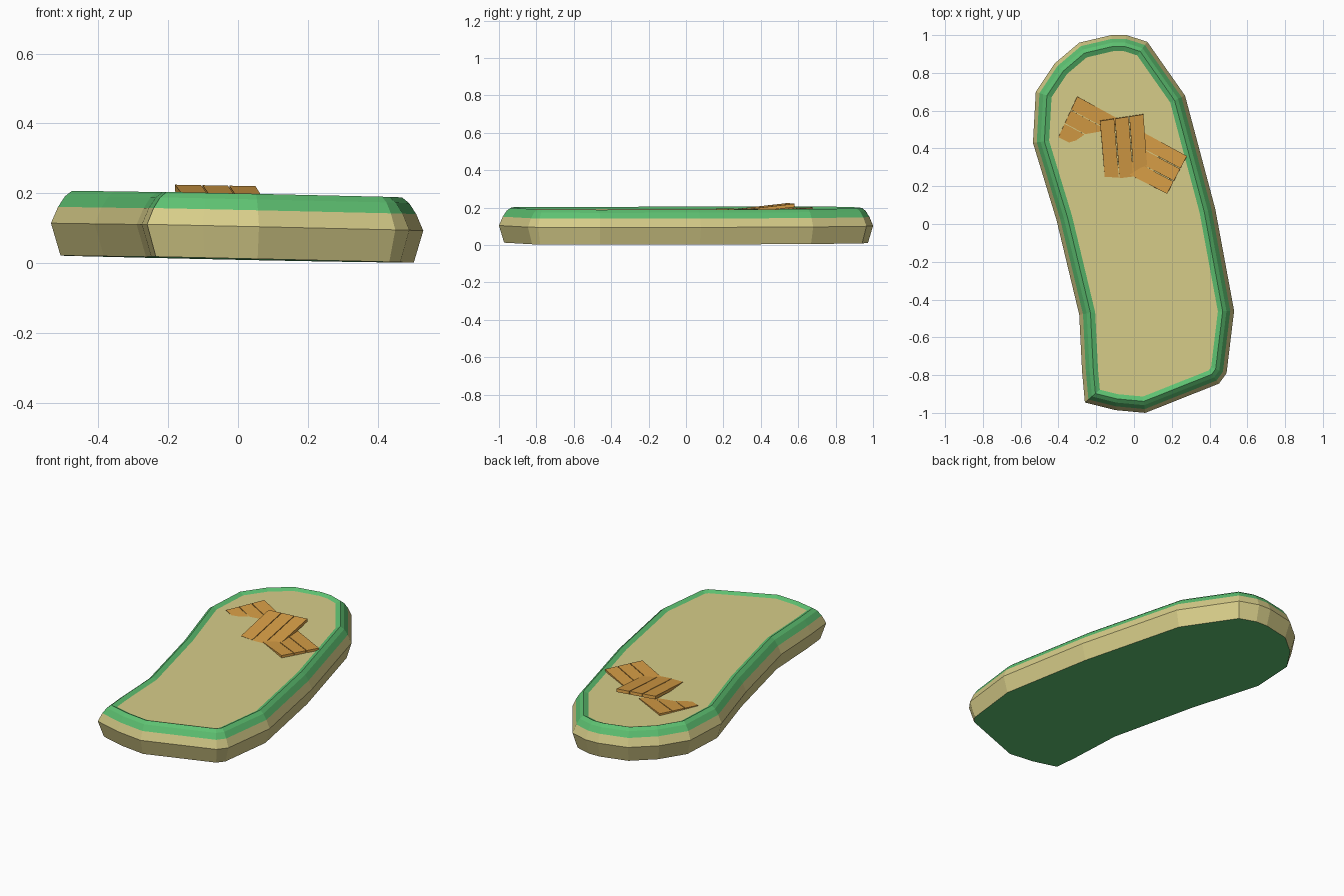
import bpy, bmesh
from mathutils import Vector

cube = bpy.data.objects.get("Cube")
if cube:
    bpy.data.objects.remove(cube)


def material(name, rgb):
    m = bpy.data.materials.new(name)
    m.use_nodes = True
    m.diffuse_color = (*rgb, 1)
    m.node_tree.nodes["Principled BSDF"].inputs["Base Color"].default_value = (*rgb, 1)
    return m


TAN = material("tan", (0.68, 0.61, 0.25))
GREEN = material("green", (0.11, 0.53, 0.165))
ORANGE = material("orange", (0.67, 0.335, 0.06))


def finish(name, bm, mats):
    bmesh.ops.recalc_face_normals(bm, faces=bm.faces)
    mesh = bpy.data.meshes.new(name)
    bm.to_mesh(mesh)
    bm.free()
    for m in mats:
        mesh.materials.append(m)
    obj = bpy.data.objects.new(name, mesh)
    bpy.context.collection.objects.link(obj)
    return obj


# Footprint of the sole, counter-clockwise from the front right corner
OUTLINE = [Vector(p) for p in (
    (-0.26, -0.945), (-0.10, -0.985), (0.06, -1.0), (0.45, -0.845), (0.49, -0.79),
    (0.53, -0.46), (0.43, 0.08), (0.27, 0.68), (0.07, 0.965), (-0.04, 1.0),
    (-0.12, 1.0), (-0.29, 0.96), (-0.42, 0.85), (-0.52, 0.70), (-0.535, 0.43),
    (-0.41, 0.02), (-0.29, -0.48), (-0.275, -0.78))]


def inset(points, d):
    """Move every edge of a closed outline inward by d, with mitred corners."""
    result = []
    for i, p in enumerate(points):
        a = (p - points[i - 1]).normalized()
        b = (points[(i + 1) % len(points)] - p).normalized()
        na, nb = Vector((-a.y, a.x)), Vector((-b.y, b.x))
        result.append(p + (na + nb) * d / (1 + na.dot(nb)))
    return result


def tilt(x, y, z):
    """Lean of the whole slab."""
    return (x, y, z - 0.022 * x - 0.002 * y)


# Sole: rings of (inset, height), closed by the underside and the sunken floor
RINGS = [(0.027, 0.012), (0, 0.104), (0.02, 0.151), (0.04, 0.182), (0.06, 0.198), (0.085, 0.186)]
FLOOR = RINGS[-1][1]

bm = bmesh.new()
rings = [[bm.verts.new(tilt(p.x, p.y, z)) for p in inset(OUTLINE, d)] for d, z in RINGS]
n = len(OUTLINE)
for level, (low, high) in enumerate(zip(rings, rings[1:])):
    for i in range(n):
        j = (i + 1) % n
        f = bm.faces.new((low[i], low[j], high[j], high[i]))
        f.material_index = 0 if level < 2 else 1   # tan wall, green rim
bm.faces.new(rings[0][::-1]).material_index = 1    # green underside
bm.faces.new(rings[-1]).material_index = 0         # tan floor
finish("sole", bm, (TAN, GREEN))


def planks(name, a0, a1, b1, b0, thick=0.018, count=3, gap=0.004):
    """Boards side by side; they run from edge a0-a1 to edge b0-b1."""
    a0, a1, b1, b0 = (Vector(tilt(x, y, FLOOR + h)) for x, y, h in (a0, a1, b1, b0))
    normal = (a1 - a0).cross(b0 - a0).normalized()
    if normal.z < 0:
        normal = -normal
    margin = gap / 2 / (a1 - a0).length
    bm = bmesh.new()
    for k in range(count):
        s = k / count + (margin if k else 0)
        t = (k + 1) / count - (margin if k < count - 1 else 0)
        top = [a0.lerp(a1, s), a0.lerp(a1, t), b0.lerp(b1, t), b0.lerp(b1, s)]
        up = [bm.verts.new(p) for p in top]
        down = [bm.verts.new(p - normal * thick) for p in top]
        bm.faces.new(up)
        bm.faces.new(down[::-1])
        for i in range(4):
            j = (i + 1) % 4
            bm.faces.new((up[i], down[i], down[j], up[j]))
    return finish(name, bm, (ORANGE,))


# Strap: a raised middle piece over two low wings
planks("middle_planks", (-0.18, 0.545, 0.036), (0.05, 0.58, 0.037),
       (0.075, 0.235, -0.003), (-0.155, 0.25, 0.002))
planks("right_wing_planks", (-0.40, 0.46, 0.004), (-0.30, 0.675, 0.011),
       (-0.08, 0.555, 0.004), (-0.18, 0.345, -0.012))
planks("left_wing_planks", (0.175, 0.16, 0.014), (0.28, 0.36, 0.013),
       (0.04, 0.49, 0.004), (-0.03, 0.265, 0.001))
